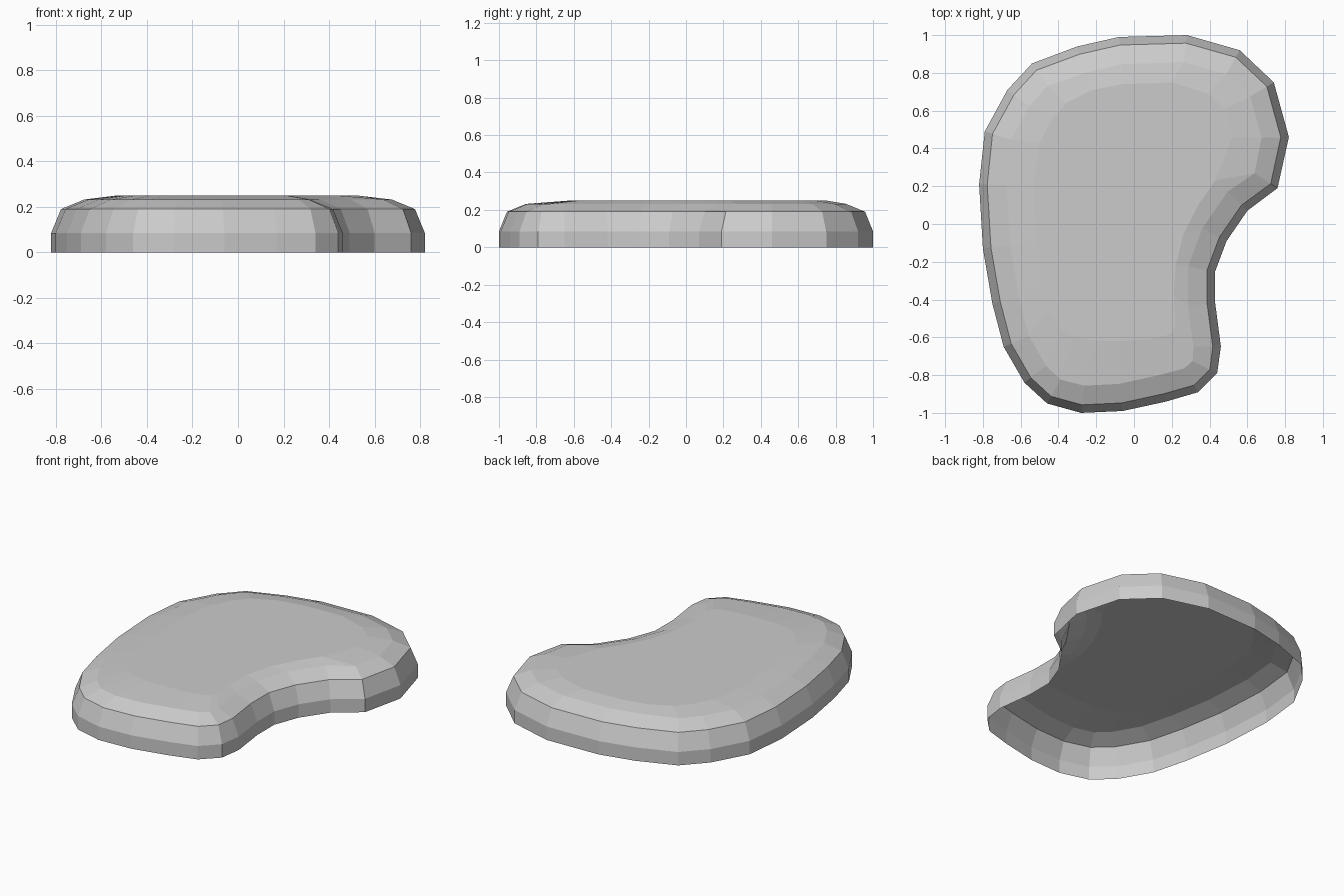
import bpy, bmesh
from mathutils import Vector

if "Cube" in bpy.data.objects:
    bpy.data.objects.remove(bpy.data.objects["Cube"])

# Kidney-shaped outer outline (counter-clockwise, seen from above)
OUTLINE = [(.82, .46), (.74, .75), (.56, .92), (.28, 1), (-.08, .99), (-.30, .94),
           (-.54, .85), (-.67, .71), (-.79, .49), (-.82, .21), (-.80, -.13),
           (-.75, -.42), (-.69, -.65), (-.58, -.84), (-.46, -.95), (-.28, -1),
           (-.06, -.99), (.17, -.94), (.34, -.89), (.44, -.79), (.46, -.65),
           (.43, -.42), (.43, -.25), (.49, -.09), (.60, .07), (.76, .19)]

# Matching edge of the flat top
PLATEAU = [(.52, .46), (.48, .61), (.39, .69), (.20, .75), (-.06, .74), (-.22, .71),
           (-.36, .64), (-.43, .56), (-.50, .43), (-.53, .22), (-.52, -.08),
           (-.49, -.30), (-.45, -.45), (-.38, -.56), (-.31, -.60), (-.20, -.62),
           (-.06, -.62), (.08, -.61), (.17, -.59), (.21, -.57), (.22, -.52),
           (.21, -.38), (.22, -.22), (.26, -.06), (.34, .10), (.43, .23)]


def inset(points, dist):
    """Move each outline point inwards along its averaged edge normal."""
    pts = [Vector(p) for p in points]
    out = []
    for i, p in enumerate(pts):
        a = (p - pts[i - 1]).normalized()
        b = (pts[(i + 1) % len(pts)] - p).normalized()
        t = (a + b).normalized()
        out.append(p + Vector((-t.y, t.x)) * dist)
    return out


# Wall, rounded shoulder and top edge, from the open bottom upwards
rings = [(OUTLINE, 0), (OUTLINE, .085), (inset(OUTLINE, .043), .19),
         (inset(OUTLINE, .145), .232), (PLATEAU, .25)]

bm = bmesh.new()
loops = [[bm.verts.new((p[0], p[1], z)) for p in pts] for pts, z in rings]
n = len(OUTLINE)
for low, high in zip(loops, loops[1:]):
    for i in range(n):
        j = (i + 1) % n
        bm.faces.new((low[i], low[j], high[j], high[i]))
bm.faces.new(loops[-1])  # flat top, underside stays open

mesh = bpy.data.meshes.new("kidney_shell")
bm.to_mesh(mesh)
bm.free()
shell = bpy.data.objects.new("kidney_shell", mesh)
bpy.context.collection.objects.link(shell)
